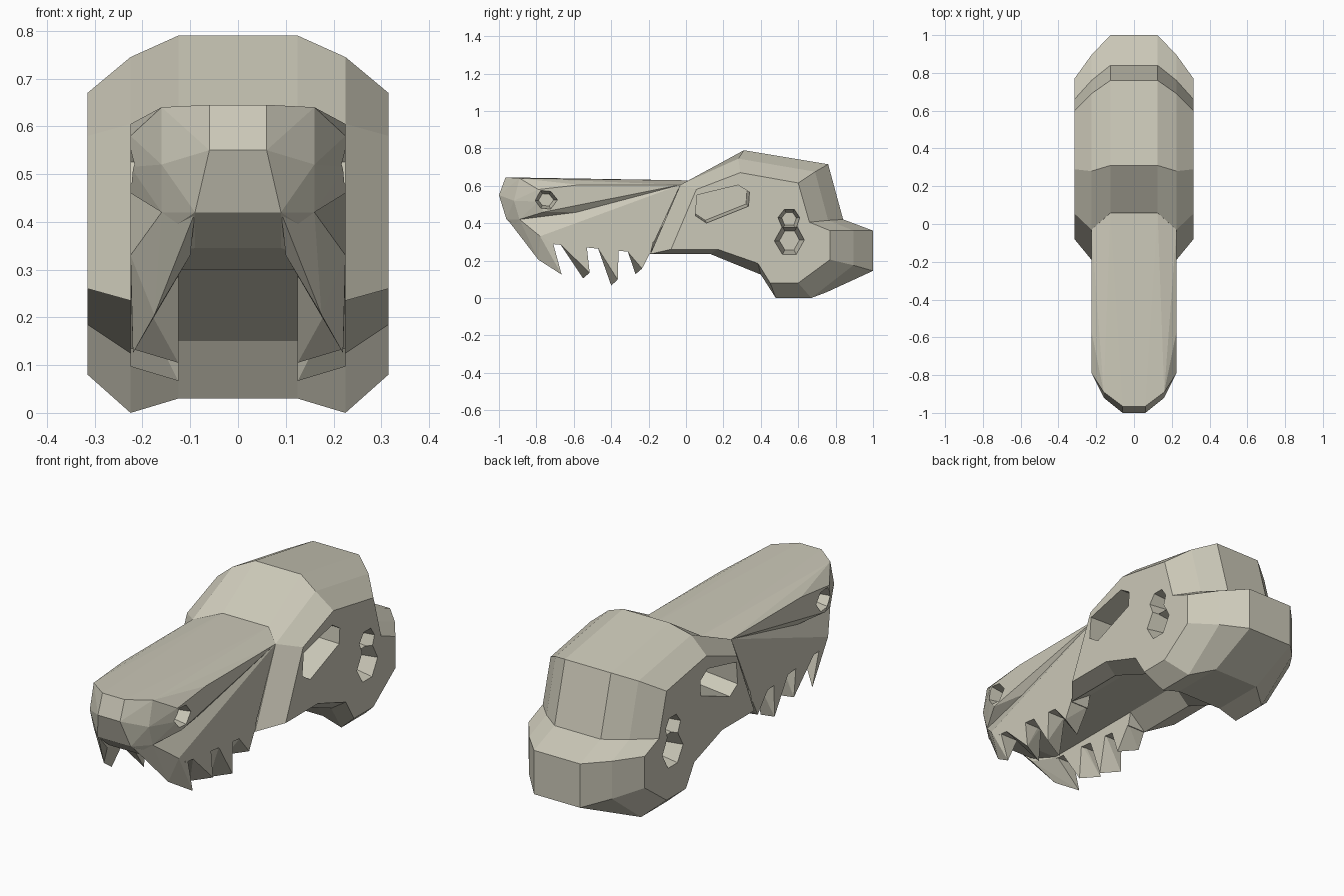
import bpy, bmesh
from mathutils import Vector

cube = bpy.data.objects.get("Cube")
if cube:
    bpy.data.objects.remove(cube, do_unlink=True)

bone = bpy.data.materials.new("bone")
bone.use_nodes = True
COLOR = (0.60, 0.58, 0.48, 1)
bone.diffuse_color = COLOR
bone.node_tree.nodes["Principled BSDF"].inputs["Base Color"].default_value = COLOR


def finish(bm, name):
    bmesh.ops.recalc_face_normals(bm, faces=bm.faces[:])
    mesh = bpy.data.meshes.new(name)
    bm.to_mesh(mesh)
    bm.free()
    mesh.materials.append(bone)
    obj = bpy.data.objects.new(name, mesh)
    bpy.context.scene.collection.objects.link(obj)
    return obj


def hull(name, points, sides=(1, -1)):
    """Convex block around the points, repeated for each listed side."""
    bm = bmesh.new()
    verts = [bm.verts.new((x * s, y, z)) for s in sides for x, y, z in points]
    res = bmesh.ops.convex_hull(bm, input=verts)
    loose = set(res["geom_interior"]) | set(res["geom_unused"])
    bmesh.ops.delete(bm, geom=[v for v in loose if isinstance(v, bmesh.types.BMVert)],
                     context='VERTS')
    bmesh.ops.dissolve_limit(bm, angle_limit=0.01, verts=bm.verts[:], edges=bm.edges[:])
    return finish(bm, name)


def pair(name, points):
    hull("left_" + name, points, (1,))
    hull("right_" + name, points, (-1,))


def carve(obj, outline, outer_x, inner_x, taper, shift=(0, 0)):
    """Cut a tapering pit with the (y, z) outline into both sides."""
    cy = sum(p[0] for p in outline) / len(outline)
    cz = sum(p[1] for p in outline) / len(outline)
    floor = [(inner_x, cy + (y - cy) * taper + shift[0], cz + (z - cz) * taper + shift[1])
             for y, z in outline]
    rim = [(outer_x, y, z) for y, z in outline]
    for side in (1, -1):
        cutter = hull("pit_cutter", rim + floor, (side,))
        cutter.hide_render = True
        mod = obj.modifiers.new("pit", 'BOOLEAN')
        mod.operation = 'DIFFERENCE'
        mod.solver = 'EXACT'
        mod.object = cutter
        bpy.context.view_layer.objects.active = obj
        bpy.ops.object.modifier_apply(modifier=mod.name)
        bpy.data.objects.remove(cutter, do_unlink=True)


# Cranium: side profiles (y, z) at three half widths, lofted across
profiles = {
    0.315: [(-.08, .26), (.055, .58), (.29, .67), (.6, .615), (.66, .405), (.77, .36),
            (.77, .205), (.6, .08), (.45, .08), (.385, .185), (.17, .26)],
    0.225: [(-.19, .235), (-.03, .605), (.28, .745), (.69, .675), (.76, .415), (.895, .36),
            (.895, .175), (.67, 0), (.48, 0), (.4, .125), (.13, .235)],
    0.125: [(-.19, .3), (.06, .63), (.31, .79), (.76, .715), (.84, .42), (1, .36),
            (1, .145), (.75, .03), (.48, .03), (.4, .15), (.15, .3)],
}
bm = bmesh.new()
widths = list(profiles)
rings = [[bm.verts.new((s * w, y, z)) for y, z in profiles[w]]
         for s, order in ((1, widths), (-1, widths[::-1])) for w in order]
for a, b in zip(rings, rings[1:]):
    for i in range(len(a)):
        j = (i + 1) % len(a)
        bm.faces.new((a[i], a[j], b[j], b[i]))
bm.faces.new(rings[0])
bm.faces.new(rings[-1])
cranium = finish(bm, "cranium")

# Eye sockets and the double openings behind them
carve(cranium, [(.05, .44), (.06, .55), (.28, .603), (.34, .565), (.335, .49), (.11, .4)],
      .325, .125, .97, (-.01, .012))
carve(cranium, [(.49, .43), (.525, .475), (.58, .475), (.61, .43), (.59, .37), (.515, .37)],
      .325, .2, .65)
carve(cranium, [(.47, .305), (.515, .385), (.595, .385), (.635, .31), (.59, .23), (.515, .23)],
      .325, .2, .65)

# Upper snout with blunt nose
snout = hull("upper_snout", [
    (.06, -.965, .645), (.16, -.89, .64), (.225, -.57, .605), (.225, -.03, .605),
    (.125, -.57, .625), (.125, .06, .628), (.06, -1, .55), (.16, -.92, .52),
    (.225, -.79, .58), (.225, -.79, .515), (.225, -.76, .46),
    (.09, -.96, .42), (.16, -.89, .42), (.1, 0, .45)])

# Nostrils
carve(snout, [(-.815, .52), (-.78, .58), (-.72, .575), (-.68, .525), (-.72, .47), (-.78, .475)],
      .25, .15, .6)

# Cheeks and palate below the crease
hull("lower_snout", [
    (.09, -.96, .42), (.16, -.89, .42), (.225, -.78, .33), (.225, -.73, .3),
    (.225, -.03, .605), (.225, -.17, .3), (.09, -.87, .345), (.11, -.17, .3)])

# Jaw rims along both sides
pair("jaw_rim", [(x, y, z) for x in (.125, .225)
                 for y, z in ((-.73, .29), (-.19, .235), (-.17, .32), (-.73, .32))])

# Front fang sweeping back from the lip
pair("front_fang", [
    (.09, -.955, .42), (.16, -.89, .42), (.225, -.78, .33), (.225, -.71, .29),
    (.175, -.79, .205), (.22, -.665, .125), (.1, -.87, .33), (.125, -.71, .29)])

# Remaining teeth: base start, base end, base height, tip y, tip z
teeth = [(-.67, -.535, .285, -.55, .105),
         (-.47, -.36, .265, -.4, .067),
         (-.31, -.19, .245, -.27, .127)]
for n, (y0, y1, z, ty, tz) in enumerate(teeth):
    base = [(x, y, z + h) for x in (.125, .225) for y in (y0, y1) for h in (0, .03)]
    pair(f"tooth_{n + 1}", base + [(.125, ty, tz), (.225, ty + .035, tz + .03)])
